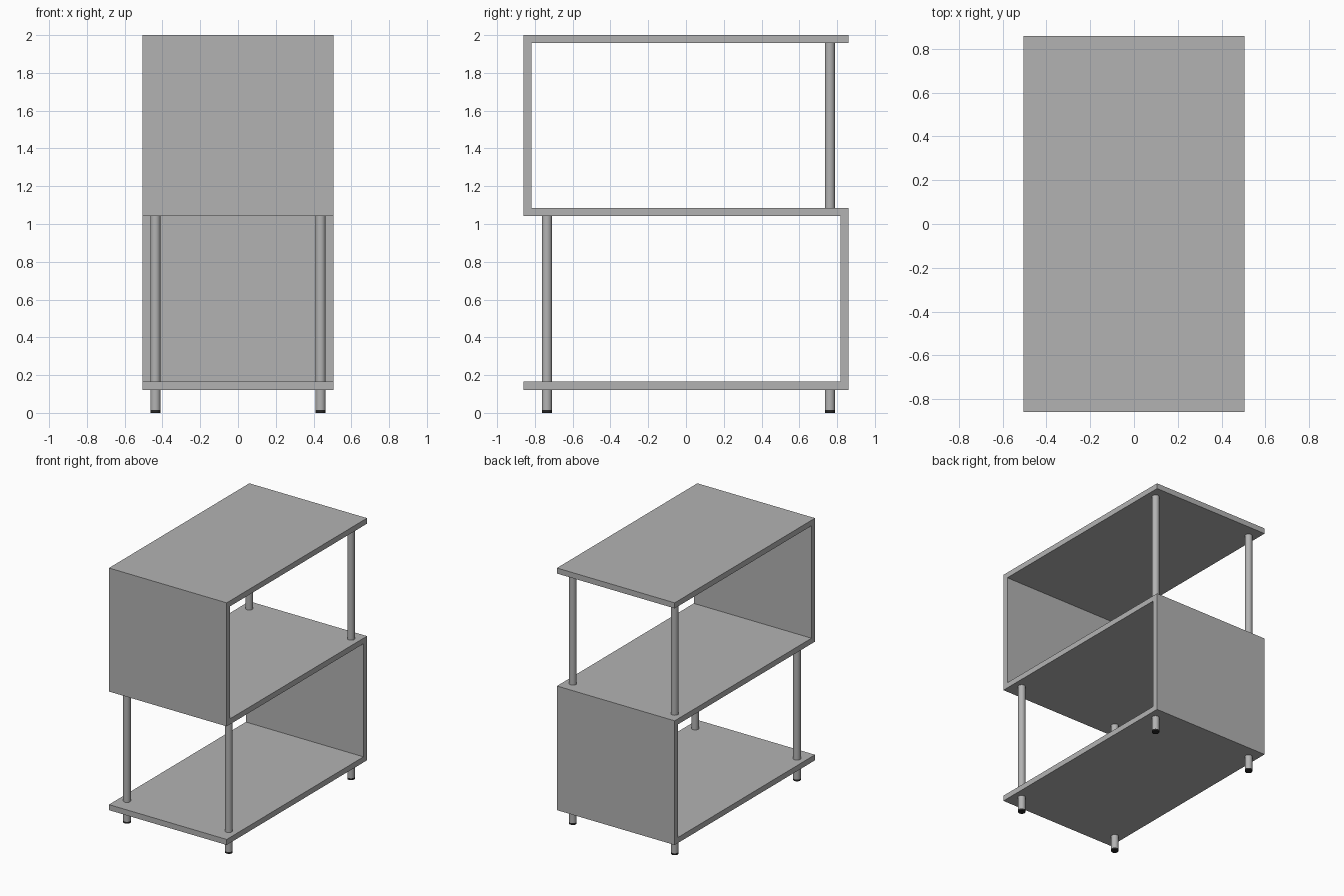
import bpy, bmesh

cube = bpy.data.objects.get("Cube")
if cube:
    bpy.data.objects.remove(cube, do_unlink=True)


def material(name, rgb):
    mat = bpy.data.materials.new(name)
    mat.use_nodes = True
    mat.diffuse_color = (*rgb, 1)
    mat.node_tree.nodes["Principled BSDF"].inputs["Base Color"].default_value = (*rgb, 1)
    return mat


grey = material("light grey", (0.45, 0.45, 0.45))
black = material("black rubber", (0.02, 0.02, 0.02))

HALF_W, HALF_D, BOARD = 0.505, 0.86, 0.043
BOTTOM, MIDDLE, TOP = 0.122, 1.042, 2 - BOARD   # undersides of the shelves
POST_X, FRONT_Y, BACK_Y = 0.437, -0.736, 0.762
RADIUS, PAD = 0.027, 0.014


def extrude_profile(name, profile, mat):
    """Extrude a (y, z) outline across the full width."""
    bm = bmesh.new()
    face = bm.faces.new([bm.verts.new((-HALF_W, y, z)) for y, z in profile])
    result = bmesh.ops.extrude_face_region(bm, geom=[face])
    moved = [v for v in result["geom"] if isinstance(v, bmesh.types.BMVert)]
    bmesh.ops.translate(bm, verts=moved, vec=(2 * HALF_W, 0, 0))
    bmesh.ops.recalc_face_normals(bm, faces=bm.faces)
    mesh = bpy.data.meshes.new(name)
    bm.to_mesh(mesh)
    bm.free()
    mesh.materials.append(mat)
    obj = bpy.data.objects.new(name, mesh)
    bpy.context.collection.objects.link(obj)


def rod(name, x, y, z0, z1, mat):
    bpy.ops.mesh.primitive_cylinder_add(
        vertices=32, radius=RADIUS, depth=z1 - z0, location=(x, y, (z0 + z1) / 2))
    obj = bpy.context.object
    obj.name = name
    obj.data.materials.append(mat)
    bpy.ops.object.shade_smooth_by_angle()


# Continuous S-shaped board: three shelves joined by a front and a back panel
d, t = HALF_D, BOARD
extrude_profile("shelf_body", [
    (-d, BOTTOM), (d, BOTTOM), (d, MIDDLE + t), (-d + t, MIDDLE + t),
    (-d + t, TOP), (d, TOP), (d, TOP + t), (-d, TOP + t),
    (-d, MIDDLE), (d - t, MIDDLE), (d - t, BOTTOM + t), (-d, BOTTOM + t),
], grey)

# Posts on the open sides, legs and rubber pads below
for side, x in (("right", -POST_X), ("left", POST_X)):
    rod(f"front_post_{side}", x, FRONT_Y, BOTTOM + t, MIDDLE, grey)
    rod(f"back_post_{side}", x, BACK_Y, MIDDLE + t, TOP, grey)
    for end, y in (("front", FRONT_Y), ("back", BACK_Y)):
        rod(f"{end}_leg_{side}", x, y, PAD, BOTTOM, grey)
        rod(f"{end}_foot_pad_{side}", x, y, 0, PAD, black)
